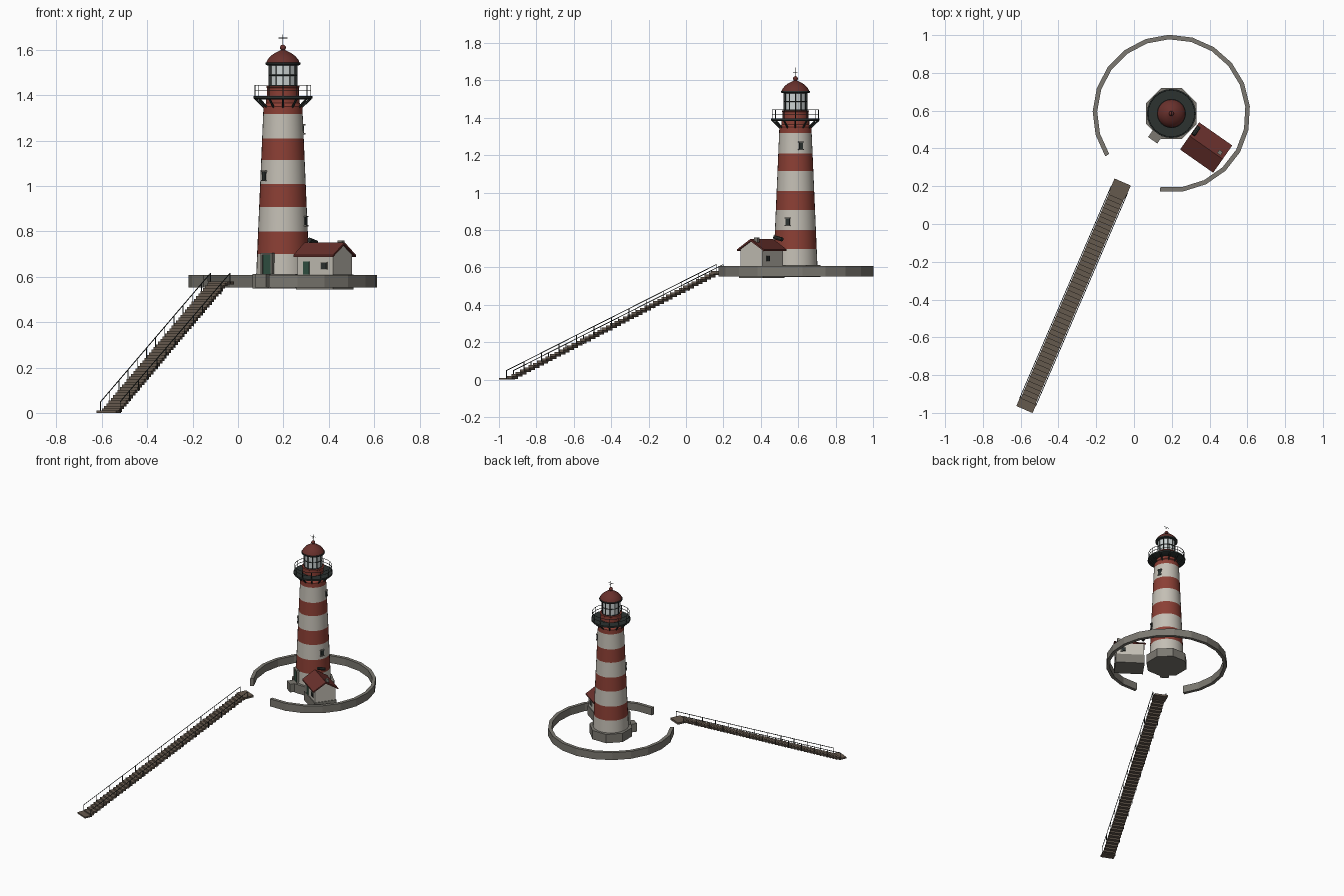
import bpy, bmesh
from math import sin, cos, pi, radians, sqrt
from mathutils import Matrix, Vector

if "Cube" in bpy.data.objects:
    bpy.data.objects.remove(bpy.data.objects["Cube"])

C = Vector((0.198, 0.585, 0))          # tower axis


def material(name, rgb):
    m = bpy.data.materials.new(name)
    m.diffuse_color = (*rgb, 1)
    m.use_nodes = True
    m.node_tree.nodes["Principled BSDF"].inputs["Base Color"].default_value = m.diffuse_color
    return m


RED = material("red_paint", (0.26, 0.05, 0.035))
WHITE = material("white_paint", (0.55, 0.52, 0.46))
ROOF = material("red_roof", (0.14, 0.03, 0.025))
DARK = material("dark_iron", (0.025, 0.032, 0.03))
STONE = material("stone", (0.2, 0.19, 0.165))
WOOD = material("wood", (0.13, 0.1, 0.075))
GREEN = material("green_door", (0.03, 0.08, 0.055))
GLASS = material("glass", (0.6, 0.65, 0.65))


def finish(name, bm, mats, smooth=False):
    bmesh.ops.recalc_face_normals(bm, faces=bm.faces)
    me = bpy.data.meshes.new(name)
    bm.to_mesh(me)
    bm.free()
    for m in mats:
        me.materials.append(m)
    ob = bpy.data.objects.new(name, me)
    bpy.context.collection.objects.link(ob)
    if smooth:
        bpy.ops.object.select_all(action='DESELECT')
        ob.select_set(True)
        bpy.context.view_layer.objects.active = ob
        bpy.ops.object.shade_smooth_by_angle(angle=radians(35))
    return ob


def lathe(name, profile, mats, n=32, bands=None, smooth=True, offset=0.0):
    """Turn (radius, z) points about the tower axis, capped at both ends."""
    bm = bmesh.new()
    rings = [[bm.verts.new(C + Vector((r * cos(2 * pi * i / n + offset), r * sin(2 * pi * i / n + offset), z)))
              for i in range(n)] for r, z in profile]
    for k in range(len(rings) - 1):
        a, b = rings[k], rings[k + 1]
        for i in range(n):
            f = bm.faces.new((a[i], a[(i + 1) % n], b[(i + 1) % n], b[i]))
            f.material_index = bands[k] if bands else 0
    bm.faces.new(rings[0])
    bm.faces.new(rings[-1])
    return finish(name, bm, mats, smooth)


def boxes(name, items, mat):
    """items: (frame matrix, local centre, size)"""
    bm = bmesh.new()
    for frame, pos, size in items:
        bmesh.ops.create_cube(bm, size=1, matrix=frame @ Matrix.Translation(pos) @ Matrix.Diagonal((*size, 1)))
    return finish(name, bm, [mat])


def bars(name, segs, r, mat, n=6):
    bm = bmesh.new()
    for a, b in segs:
        a, b = Vector(a), Vector(b)
        d = b - a
        m = Matrix.Translation((a + b) / 2) @ d.to_track_quat('Z', 'Y').to_matrix().to_4x4()
        bmesh.ops.create_cone(bm, cap_ends=True, segments=n, radius1=r, radius2=r, depth=d.length, matrix=m)
    return finish(name, bm, [mat])


def prism(name, poly, length, frame, mat):
    """Extrude a (y, z) outline along local x."""
    bm = bmesh.new()
    f = bm.faces.new([bm.verts.new((-length / 2, y, z)) for y, z in poly])
    ext = bmesh.ops.extrude_face_region(bm, geom=[f])
    bmesh.ops.translate(bm, vec=(length, 0, 0), verts=[v for v in ext['geom'] if isinstance(v, bmesh.types.BMVert)])
    bm.transform(frame)
    return finish(name, bm, [mat])


def polar(r, a, z):
    return C + Vector((r * cos(a), r * sin(a), z))


def facing(angle, r=0.0):
    """Frame on the tower with local x pointing outward."""
    a = radians(angle)
    return Matrix.Translation(polar(r, a, 0)) @ Matrix.Rotation(a, 4, 'Z')


# Courtyard wall: open ring with a gap for the stairs
bm = bmesh.new()
N = 18
secs = []
for i in range(N + 1):
    a = radians(261.5 + 311.5 * i / N)
    secs.append([bm.verts.new(polar(r, a, z)) for r, z in ((0.393, 0.553), (0.417, 0.553), (0.417, 0.607), (0.393, 0.607))])
for s, t in zip(secs, secs[1:]):
    for j in range(4):
        bm.faces.new((s[j], s[(j + 1) % 4], t[(j + 1) % 4], t[j]))
bm.faces.new(secs[0])
bm.faces.new(secs[-1])
finish("courtyard_wall", bm, [STONE])

# Tower: octagonal plinth and striped shaft
lathe("plinth", [(0.145, 0.548), (0.145, 0.612)], [STONE], n=8, smooth=False, offset=pi / 8)
zs = [0.605, 0.70, 0.80, 0.908, 1.008, 1.115, 1.21, 1.318]
prof = [(0.118 - 0.031 * (z - 0.605) / 0.713, z) for z in zs]
prof += [(0.086, 1.35), (0.074, 1.365), (0.074, 1.39)]
lathe("tower_shaft", prof, [WHITE, RED], bands=[0, 1, 0, 1, 0, 1, 0, 1, 1, 1])

# Gallery: deck, brackets and railing
lathe("gallery_deck", [(0.122, 1.382), (0.13, 1.386), (0.13, 1.397)], [DARK], n=24)
B = 12
bars("gallery_brackets", [(polar(0.08, 2 * pi * i / B, 1.345), polar(0.122, 2 * pi * i / B, 1.386)) for i in range(B)],
     0.005, DARK)
M = 24
rail = [(polar(0.123, 2 * pi * i / M, z), polar(0.123, 2 * pi * (i + 1) / M, z)) for i in range(M) for z in (1.42, 1.444)]
rail += [(polar(0.123, 2 * pi * i / 12, 1.395), polar(0.123, 2 * pi * i / 12, 1.445)) for i in range(12)]
bars("gallery_railing", rail, 0.0018, DARK)

# Lantern room: drum, glass, frame bars
lathe("lantern_drum", [(0.07, 1.39), (0.07, 1.432), (0.073, 1.434), (0.073, 1.44)], [RED])
lathe("lantern_glass", [(0.06, 1.438), (0.06, 1.54)], [GLASS], n=12, smooth=False)
frame = [(polar(0.061, 2 * pi * i / 12, 1.438), polar(0.061, 2 * pi * i / 12, 1.538)) for i in range(12)]
frame += [(polar(0.061, 2 * pi * i / 12, z), polar(0.061, 2 * pi * (i + 1) / 12, z))
          for i in range(12) for z in (1.442, 1.488, 1.534)]
bars("lantern_frame", frame, 0.0028, DARK)

# Dome, ball and weather vane
lathe("dome_rim", [(0.07, 1.532), (0.077, 1.535), (0.077, 1.543), (0.07, 1.546)], [DARK])
lathe("dome", [(0.074, 1.543), (0.067, 1.558), (0.054, 1.573), (0.036, 1.586), (0.017, 1.595), (0.008, 1.6)], [ROOF])
lathe("dome_ball", [(0.013 * sin(pi * k / 8) + 0.0002, 1.61 - 0.013 * cos(pi * k / 8)) for k in range(9)], [ROOF], n=16)
bars("weather_vane", [(polar(0, 0, 1.615), polar(0, 0, 1.668)), (polar(0.02, 0, 1.652), polar(0.02, pi, 1.652)),
                      (polar(0.012, pi / 2, 1.645), polar(0.012, -pi / 2, 1.645))], 0.0015, DARK)

# Tower door with surround and step
D = facing(235)
boxes("tower_door_surround", [(D, (0.116, s * 0.027, 0.655), (0.022, 0.008, 0.09)) for s in (-1, 1)]
      + [(D, (0.116, 0, 0.7), (0.024, 0.064, 0.01))], STONE)
boxes("tower_door", [(D, (0.112, 0, 0.652), (0.02, 0.046, 0.086))], GREEN)
boxes("tower_step", [(D, (0.148, 0, 0.583), (0.05, 0.06, 0.06))], STONE)

# Tower windows with sills and hoods
wins = [(-22, 0.845), (215, 1.045), (19, 1.25)]
R = lambda z: 0.118 - 0.031 * (z - 0.605) / 0.713
boxes("tower_windows", [(facing(a), (R(z), 0, z), (0.01, 0.022, 0.036)) for a, z in wins], DARK)
boxes("tower_window_trim", [(facing(a), (R(z), 0, z + s * 0.02), (0.018, 0.03, 0.005))
                            for a, z in wins for s in (-1, 1)], STONE)

# Keeper's house
H = Matrix.Translation((0.382, 0.405, 0)) @ Matrix.Rotation(radians(-35), 4, 'Z')
boxes("house_foundation", [(H, (0, 0, 0.576), (0.2, 0.155, 0.066))], STONE)
prism("house_walls", [(-0.0725, 0.6), (0.0725, 0.6), (0.0725, 0.698), (0, 0.742), (-0.0725, 0.698)], 0.192, H, WHITE)
prism("house_roof", [(-0.088, 0.687), (0, 0.741), (0.088, 0.687), (0.088, 0.696), (0, 0.752), (-0.088, 0.696)],
      0.214, H, ROOF)
boxes("house_door", [(H, (-0.047, -0.073, 0.637), (0.032, 0.006, 0.062))], GREEN)
boxes("house_window_frames", [(H, (0.048, s * 0.073, 0.648), (0.036, 0.005, 0.034)) for s in (-1, 1)], STONE)
boxes("house_windows", [(H, (0.048, s * 0.0745, 0.648), (0.028, 0.006, 0.026)) for s in (-1, 1)], DARK)
boxes("chimney", [(H, (0.075, 0.02, 0.738), (0.022, 0.022, 0.042))], STONE)
bars("stove_pipe", [(H @ Vector((-0.094, 0.016, 0.762)), H @ Vector((-0.094, 0.068, 0.75)))], 0.011, DARK, 8)

# Staircase: local y runs uphill
S = Matrix.Translation((-0.579, -0.98, 0)) @ Matrix.Rotation(-radians(23.35), 4, 'Z')
L, W, T = 1.31, 0.09, 48
Y0, Y1, Z1 = 0.045, 1.245, 0.572
run = (Y1 - Y0) / T
treads = [(S, (0, Y0 + run * (i + 0.5), 0.006 + (Z1 - 0.006) * (i + 0.5) / T), (W - 0.006, run * 1.1, 0.014)) for i in range(T)]
boxes("stair_treads", treads, WOOD)
boxes("stair_landings", [(S, (0, 0.025, 0.005), (W + 0.004, 0.055, 0.01)),
                         (S, (0, 1.272, 0.573), (W + 0.004, 0.075, 0.014))], WOOD)

# Stair handrails on both sides
P = 13
segs = []
for sx in (-0.047, 0.047):
    pts = [S @ Vector((sx, 0.042 + 1.222 * i / (P - 1), 0.003 + 0.567 * i / (P - 1))) for i in range(P)]
    up = Vector((0, 0, 0.046))
    segs += [(p, p + up) for p in pts] + [(pts[0] + up, pts[-1] + up)]
bars("stair_handrails", segs, 0.0022, DARK)
